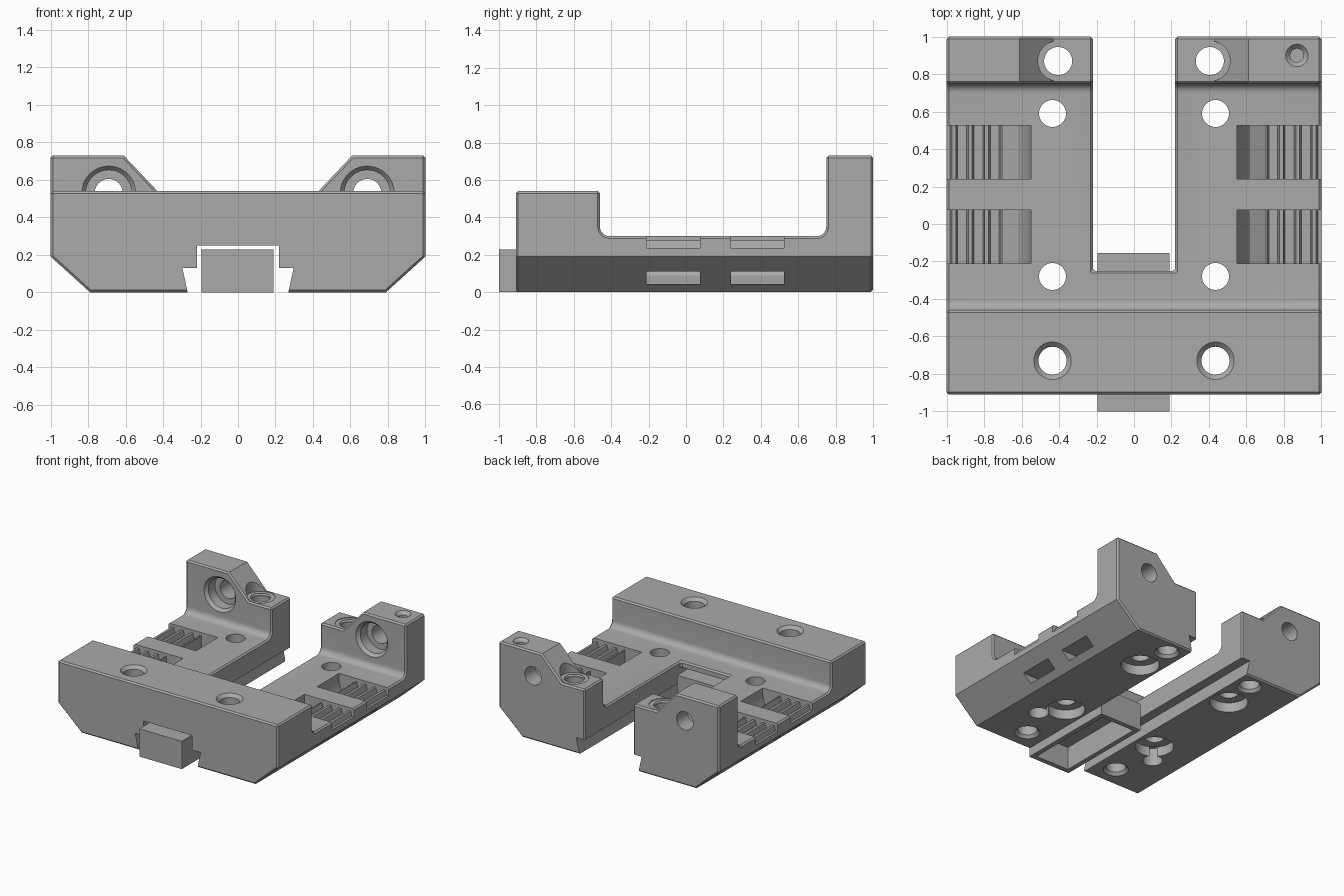
import bpy, bmesh, math
from mathutils import Matrix, Vector

cube = bpy.data.objects.get("Cube")
if cube:
    bpy.data.objects.remove(cube, do_unlink=True)

grey = bpy.data.materials.new("plain_grey")
grey.use_nodes = True
COLOR = (0.4, 0.4, 0.4, 1)
grey.diffuse_color = COLOR
grey.node_tree.nodes["Principled BSDF"].inputs["Base Color"].default_value = COLOR


def finish(name, bm):
    bmesh.ops.recalc_face_normals(bm, faces=bm.faces)
    mesh = bpy.data.meshes.new(name)
    bm.to_mesh(mesh)
    bm.free()
    ob = bpy.data.objects.new(name, mesh)
    bpy.context.collection.objects.link(ob)
    mesh.materials.append(grey)
    return ob


def prism(name, points, axis, lo, hi):
    """Extrude a closed profile along x (points are y,z) or y (points are x,z)."""
    bm = bmesh.new()
    place = (lambda p: (lo, *p)) if axis == "x" else (lambda p: (p[0], lo, p[1]))
    face = bm.faces.new([bm.verts.new(place(p)) for p in points])
    new = bmesh.ops.extrude_face_region(bm, geom=[face])["geom"]
    step = Vector((hi - lo, 0, 0)) if axis == "x" else Vector((0, hi - lo, 0))
    bmesh.ops.translate(bm, vec=step, verts=[v for v in new if isinstance(v, bmesh.types.BMVert)])
    return finish(name, bm)


def box(name, x, y, z):
    return prism(name, [(x[0], z[0]), (x[1], z[0]), (x[1], z[1]), (x[0], z[1])], "y", *y)


def cone(x, y, z, r1, r2, depth, along_y=False):
    """Round cutter starting at a point and running up, or toward the back."""
    bm = bmesh.new()
    turn = Matrix.Rotation(-math.pi / 2, 4, "X") if along_y else Matrix()
    bmesh.ops.create_cone(bm, cap_ends=True, segments=40, radius1=r1, radius2=r2, depth=depth,
                          matrix=Matrix.Translation((x, y, z)) @ turn
                          @ Matrix.Translation((0, 0, depth / 2)))
    return finish("cutter", bm)


def apply(ob, mod):
    bpy.context.view_layer.objects.active = ob
    bpy.ops.object.modifier_apply(modifier=mod.name)


def combine(ob, tool, operation="DIFFERENCE"):
    mod = ob.modifiers.new("cut", "BOOLEAN")
    mod.operation, mod.solver, mod.object = operation, "EXACT", tool
    apply(ob, mod)
    bpy.data.objects.remove(tool, do_unlink=True)


def arc(cy, cz, r, start, end, n=6):
    return [(cy + r * math.cos(math.radians(start + (end - start) * i / n)),
             cz + r * math.sin(math.radians(start + (end - start) * i / n))) for i in range(n + 1)]


# Body: side profile with filleted floor, trimmed by the front outline
side = [(-0.91, 0), (1, 0), (1, 0.73), (0.75, 0.73)]
side += arc(0.7, 0.35, 0.05, 0, -90) + arc(-0.41, 0.35, 0.05, 270, 180) + [(-0.46, 0.54), (-0.91, 0.54)]
body = prism("carriage_body", side, "x", -1.2, 1.2)
half = [(0.79, 0), (1, 0.19), (1, 0.73), (0.61, 0.73), (0.43, 0.54)]
outline = half + [(-x, z) for x, z in reversed(half)]
combine(body, prism("cutter", outline, "y", -1.2, 1.2), "INTERSECT")

# Open slot between the legs, then softened edges
combine(body, box("cutter", (-0.22, 0.22), (-0.25, 1.2), (-0.1, 1)))
bevel = body.modifiers.new("edges", "BEVEL")
bevel.width, bevel.segments = 0.012, 1
bevel.limit_method, bevel.angle_limit = "ANGLE", math.radians(50)
apply(body, bevel)

# Stepped channel with undercut sides along the underside
channel = [(0.26, -0.04), (0.297, 0.13), (0.22, 0.13), (0.22, 0.25)]
channel += [(-x, z) for x, z in reversed(channel)]
combine(body, prism("cutter", channel, "y", -1.2, 1.2))

# Toothed belt pockets that curve down and leave through the lower slopes
belt = [(1.1, 0.34), (0.55, 0.34), (0.55, 0.24), (0.57, 0.16), (0.62, 0.09), (0.7, 0.045),
        (1.1, 0.045), (1.1, 0.11), (0.77, 0.11), (0.72, 0.14), (0.7, 0.19), (0.7, 0.275)]
for i in range(4):
    x = 0.71 + 0.087 * i
    belt += [(x, 0.275), (x + 0.01, 0.235), (x + 0.057, 0.235), (x + 0.067, 0.275)]
belt.append((1.1, 0.275))
for s in (-1, 1):
    for y in (-0.21, 0.24):
        combine(body, prism("cutter", [(s * x, z) for x, z in belt], "y", y, y + 0.285))

    # Front bolt holes, countersunk at both ends
    combine(body, cone(s * 0.435, -0.73, -0.1, 0.075, 0.075, 0.8))
    combine(body, cone(s * 0.435, -0.73, 0.515, 0.075, 0.102, 0.027))
    combine(body, cone(s * 0.435, -0.73, -0.002, 0.097, 0.075, 0.025))

    # Middle holes with wide recesses underneath
    for y in (-0.28, 0.59):
        combine(body, cone(s * 0.435, y, -0.1, 0.072, 0.072, 0.8))
        combine(body, cone(s * 0.435, y, -0.1, 0.145, 0.145, 0.18))
    combine(body, cone(s * 0.56, -0.45, -0.1, 0.075, 0.075, 0.25))

    # Rear vertical holes with a wide seat cut into the slope
    combine(body, cone(s * 0.405, 0.87, -0.1, 0.075, 0.075, 0.8))
    combine(body, cone(s * 0.405, 0.87, 0.515, 0.085, 0.108, 0.02))
    combine(body, cone(s * 0.405, 0.87, 0.535, 0.108, 0.108, 0.4))
    combine(body, cone(s * 0.405, 0.87, -0.002, 0.095, 0.075, 0.025))

    # Horizontal rod holes through the rear walls
    combine(body, cone(s * 0.69, 0.6, 0.53, 0.075, 0.075, 0.6, True))
    combine(body, cone(s * 0.69, 0.7, 0.53, 0.122, 0.122, 0.16, True))
    combine(body, cone(s * 0.69, 0.745, 0.53, 0.148, 0.122, 0.03, True))

# Small screw hole on one rear wall
combine(body, cone(0.87, 0.9, 0.5, 0.036, 0.036, 0.4))
combine(body, cone(0.87, 0.9, 0.705, 0.036, 0.062, 0.027))

# Sliding block in the channel, hollow underneath
block = box("sliding_block", (-0.195, 0.19), (-1, -0.155), (0, 0.228))
combine(block, box("cutter", (-0.155, 0.15), (-0.96, -0.195), (-0.1, 0.19)))

for ob in (body, block):
    bpy.ops.object.select_all(action="DESELECT")
    ob.select_set(True)
    bpy.context.view_layer.objects.active = ob
    bpy.ops.object.shade_smooth_by_angle(angle=math.radians(25))
